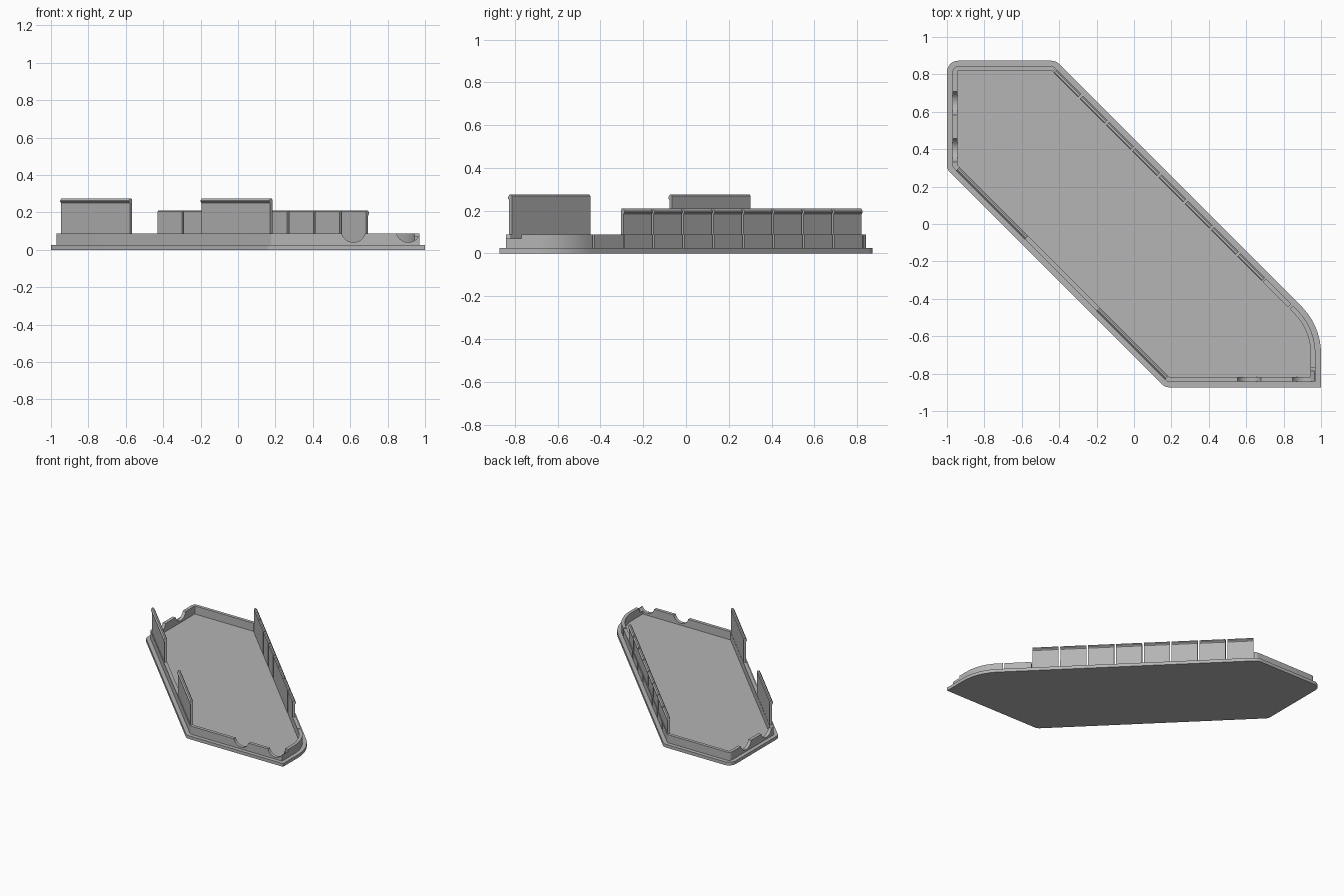
import bpy, bmesh, math
from mathutils import Vector, Matrix

if "Cube" in bpy.data.objects:
    bpy.data.objects.remove(bpy.data.objects["Cube"])

GREY = (0.46, 0.46, 0.46, 1)
mat = bpy.data.materials.new("plain grey")
mat.use_nodes = True
mat.diffuse_color = GREY
mat.node_tree.nodes["Principled BSDF"].inputs["Base Color"].default_value = GREY

PLATE_H, RIM_H = 0.025, 0.088
RIM_OUT, RIM_IN = 0.03, 0.055
HI, LO = 0.455, -0.707          # x + y along the two diagonal edges
Y = 0.873
# Outline corners, counter-clockwise, each with its rounding radius
CORNERS = [(LO + Y, -Y, 0.05), (1, -Y, 0), (1, HI - 1, 0.36),
           (HI - Y, Y, 0.06), (-1, Y, 0.06), (-1, LO + 1, 0.05)]


def outline(inset):
    """Outline moved inwards, with its corners rounded concentrically."""
    pts = [Vector(c[:2]) for c in CORNERS]
    loop = []
    for i, p in enumerate(pts):
        d1 = (p - pts[i - 1]).normalized()
        d2 = (pts[(i + 1) % len(pts)] - p).normalized()
        n1, n2 = Vector((-d1.y, d1.x)), Vector((-d2.y, d2.x))
        miter = (n1 + n2) / (1 + n1.dot(n2))
        r = max(CORNERS[i][2] - inset, 0)
        if r < 0.004:
            loop.append(p + miter * inset)
            continue
        centre = p + miter * (inset + r)
        a0, turn = math.atan2(-n1.y, -n1.x), d1.angle(d2)
        steps = 12 if r > 0.2 else 6
        for k in range(steps + 1):
            a = a0 + turn * k / steps
            loop.append(centre + Vector((math.cos(a), math.sin(a))) * r)
    return loop


def finish(name, bm, helper=False):
    bmesh.ops.recalc_face_normals(bm, faces=bm.faces)
    mesh = bpy.data.meshes.new(name)
    bm.to_mesh(mesh)
    bm.free()
    mesh.materials.append(mat)
    obj = bpy.data.objects.new(name, mesh)
    bpy.context.collection.objects.link(obj)
    if helper:
        obj.hide_render = True
        obj.hide_viewport = True
    else:
        bpy.context.view_layer.objects.active = obj
        bpy.ops.object.select_all(action="DESELECT")
        obj.select_set(True)
        bpy.ops.object.shade_smooth_by_angle(angle=math.radians(25))
    return obj


def shell(name, rings):
    """Join successive (inset, height) rings; a closed list makes a tube."""
    bm = bmesh.new()
    loops = [[bm.verts.new((p.x, p.y, z)) for p in pts] for pts, z in rings]
    return bm, loops


def bridge(bm, a, b):
    for i in range(len(a)):
        j = (i + 1) % len(a)
        bm.faces.new((a[i], a[j], b[j], b[i]))


# Base plate
bm, loops = shell("base_plate", [(outline(0), 0), (outline(0), PLATE_H)])
bridge(bm, *loops)
for ring in loops:
    bm.faces.new(ring)
finish("base_plate", bm)

# Raised rim: an extruded ring whose inner wall follows the same corners
bm = bmesh.new()
edges = []
for inset in (RIM_OUT, RIM_IN):
    ring = [bm.verts.new((p.x, p.y, PLATE_H - 0.003)) for p in outline(inset)]
    edges += [bm.edges.new((v, ring[(i + 1) % len(ring)])) for i, v in enumerate(ring)]
bmesh.ops.triangle_fill(bm, edges=edges, use_beauty=True)
up = bmesh.ops.extrude_face_region(bm, geom=bm.faces[:])["geom"]
bmesh.ops.translate(bm, verts=[g for g in up if isinstance(g, bmesh.types.BMVert)],
                    vec=(0, 0, RIM_H - PLATE_H + 0.003))
rim = finish("rim", bm)


def cut(cutter):
    mod = rim.modifiers.new(cutter.name, "BOOLEAN")
    mod.operation, mod.solver, mod.object = "DIFFERENCE", "EXACT", cutter


def round_notch(name, x, y, axis):
    bm = bmesh.new()
    turn = Matrix.Rotation(math.pi / 2, 4, axis)
    bmesh.ops.create_cone(bm, cap_ends=True, segments=32, radius1=0.065,
                          radius2=0.065, depth=0.09,
                          matrix=Matrix.Translation((x, y, 0.105)) @ turn)
    cut(finish(name, bm, True))


def box_cut(name, centre, size, angle=0):
    bm = bmesh.new()
    bmesh.ops.create_cube(bm, size=1, matrix=Matrix.Translation(centre)
                          @ Matrix.Rotation(angle, 4, "Z")
                          @ Matrix.Diagonal((*size, 1)))
    cut(finish(name, bm, True))


# Cable notches in the front and right walls
for i, x in enumerate((0.617, 0.91)):
    round_notch(f"front_notch_cutter_{i}", x, -Y + 0.043, "X")
for i, y in enumerate((0.645, 0.395)):
    round_notch(f"side_notch_cutter_{i}", -0.957, y, "Y")
box_cut("corner_step_cutter", (0.957, -0.81, 0.12), (0.06, 0.08, 0.1))


def hook(name, x0, x1, total, out, profile):
    """Extrude an (outward, z) profile along a diagonal from x0 to x1."""
    normal = Vector((out, out, 0)).normalized()
    bm = bmesh.new()
    ends = []
    for x in (x0, x1):
        foot = Vector((x, total - x, 0))
        ends.append([bm.verts.new(foot + normal * n + Vector((0, 0, z)))
                     for n, z in profile])
    bridge(bm, *ends)
    for end in ends:
        bm.faces.new(end)
    finish(name, bm)


def hook_profile(top):
    """Wall with a shallow outward lip and a sloped lead-in."""
    wall = 0.036 - RIM_OUT
    return [(0, PLATE_H - 0.003), (0, RIM_H), (-wall, RIM_H),
            (-wall, top - 0.026), (0.001, top - 0.018), (0.001, top - 0.012),
            (-0.008, top), (-0.018, top), (-0.024, top - 0.006),
            (-0.024, PLATE_H - 0.003)]


ROOT2 = math.sqrt(2)
high_sum = HI - RIM_OUT * ROOT2
low_sum = LO + RIM_OUT * ROOT2

# Row of eight flexible tabs, set in an opening of the rim
START, END, COUNT, GAP = -0.418, 0.705, 8, 0.009
mid = (START + END) / 2
box_cut("tab_opening_cutter", (mid - 0.01, high_sum - mid - 0.01, 0.1),
        ((END - START) * ROOT2, 0.09, 0.16), -math.pi / 4)
pitch = (END - START) / COUNT
for i in range(COUNT):
    x = START + i * pitch
    hook(f"tab_{i + 1}", x + GAP / 2, x + pitch - GAP / 2, high_sum, 1,
         hook_profile(0.21))

# Narrow slit that frees the short rim piece beside the tabs
box_cut("slit_cutter", (0.845, high_sum - 0.845, 0.1), (0.012, 0.12, 0.16), -math.pi / 4)

# Two tall clips on the opposite diagonal
for i, x in enumerate((-0.95, -0.2)):
    hook(f"tall_clip_{i + 1}", x, x + 0.367, low_sum, -1, hook_profile(0.275))
